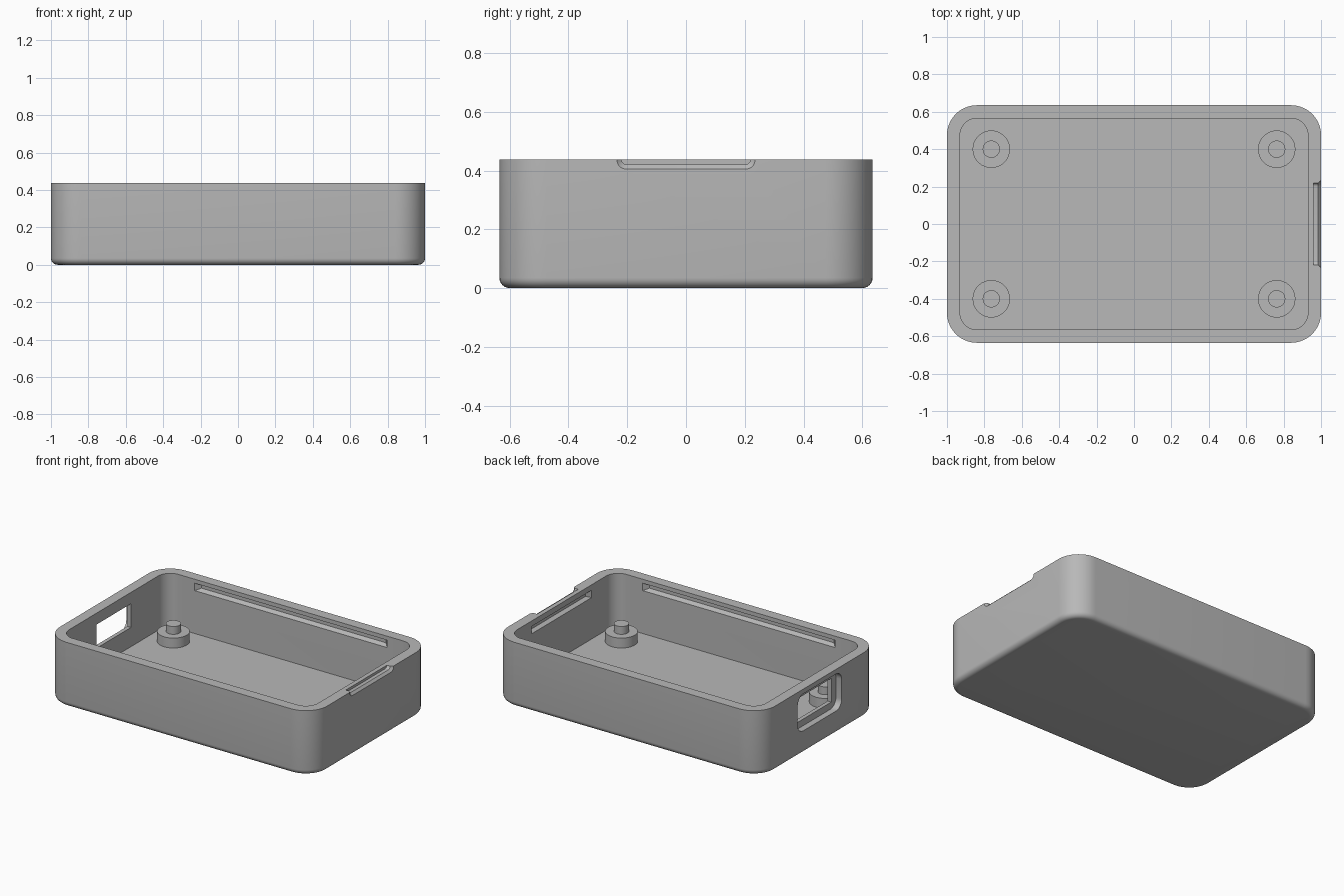
import bpy
import bmesh
from math import cos, sin, pi, radians
from mathutils import Matrix, Vector

if "Cube" in bpy.data.objects:
    bpy.data.objects.remove(bpy.data.objects["Cube"])

grey = bpy.data.materials.new("plain grey")
grey.use_nodes = True
grey.diffuse_color = (0.48, 0.48, 0.48, 1)
grey.node_tree.nodes["Principled BSDF"].inputs["Base Color"].default_value = grey.diffuse_color

# Loft directions: local z becomes world z, x or y
UP = Matrix.Identity(4)
ALONG_X = Matrix(((0, 0, 1, 0), (1, 0, 0, 0), (0, 1, 0, 0), (0, 0, 0, 1)))
ALONG_Y = Matrix(((0, 1, 0, 0), (0, 0, 1, 0), (1, 0, 0, 0), (0, 0, 0, 1)))


def outline(hx, hy, r, n):
    """Rounded rectangle with n points on each corner."""
    points = []
    for k, (sx, sy) in enumerate(((1, 1), (-1, 1), (-1, -1), (1, -1))):
        for i in range(n):
            a = (k + i / max(n - 1, 1)) * pi / 2
            points.append((sx * (hx - r) + r * cos(a), sy * (hy - r) + r * sin(a)))
    return points


def loft(name, sections, n=10, axes=UP, centre=(0, 0, 0)):
    """Join rounded rectangles (half x, half y, corner radius, height)."""
    bm = bmesh.new()
    rings = [[bm.verts.new((x, y, h)) for x, y in outline(hx, hy, r, n)]
             for hx, hy, r, h in sections]
    for low, high in zip(rings, rings[1:]):
        for i in range(len(low)):
            j = (i + 1) % len(low)
            bm.faces.new((low[i], low[j], high[j], high[i]))
    bm.faces.new(rings[0][::-1])
    bm.faces.new(rings[-1])
    bmesh.ops.remove_doubles(bm, verts=bm.verts, dist=1e-5)
    bmesh.ops.transform(bm, matrix=Matrix.Translation(Vector(centre)) @ axes, verts=bm.verts)
    bmesh.ops.recalc_face_normals(bm, faces=bm.faces)
    mesh = bpy.data.meshes.new(name)
    bm.to_mesh(mesh)
    bm.free()
    mesh.materials.append(grey)
    obj = bpy.data.objects.new(name, mesh)
    bpy.context.collection.objects.link(obj)
    return obj


def activate(obj):
    bpy.ops.object.select_all(action="DESELECT")
    obj.select_set(True)
    bpy.context.view_layer.objects.active = obj


def cut(target, cutter):
    """Subtract the cutter, then discard it."""
    activate(target)
    mod = target.modifiers.new("cut", "BOOLEAN")
    mod.operation = "DIFFERENCE"
    mod.solver = "EXACT"
    mod.object = cutter
    bpy.ops.object.modifier_apply(modifier=mod.name)
    bpy.data.objects.remove(cutter)


def smooth(obj):
    activate(obj)
    bpy.ops.object.shade_smooth_by_angle(angle=radians(30))


# Tray body with a rounded bottom edge
HX, HY, R, TOP, FILLET, WALL, FLOOR = 1.0, 0.635, 0.16, 0.437, 0.035, 0.07, 0.07
layers = []
for i in range(7):
    a = i / 6 * pi / 2
    inset = FILLET * (1 - sin(a))
    layers.append((HX - inset, HY - inset, R - inset, FILLET * (1 - cos(a))))
layers.append((HX, HY, R, TOP))
tray = loft("tray", layers, 12)

# Hollow inside
inner = (HX - WALL, HY - WALL, R - WALL)
cut(tray, loft("cavity_cutter", [(*inner, FLOOR), (*inner, TOP + 0.1)], 12))

# Snap grooves under the rim, on both long walls and the left wall
for side in (-1, 1):
    y = side * (HY - WALL)
    cut(tray, loft("groove_cutter", [(0.025, 0.72, 0, y - side * 0.02),
                                     (0.025, 0.72, 0, y),
                                     (0.012, 0.69, 0, y + side * 0.03)],
                   1, ALONG_Y, (0, 0, 0.385)))
x = HX - WALL
cut(tray, loft("groove_cutter", [(0.32, 0.025, 0, x - 0.02), (0.32, 0.025, 0, x),
                                 (0.29, 0.012, 0, x + 0.025)],
               1, ALONG_X, (0, 0, 0.375)))

# Pry notch in the left rim
cut(tray, loft("notch_cutter", [(0.22, 0.085, 0.02, 0.96), (0.22, 0.085, 0.02, 0.985),
                                (0.235, 0.1, 0.03, 1.0), (0.235, 0.1, 0.03, 1.05)],
               6, ALONG_X, (0, 0, 0.505)))

# Cable port in the right wall: rounded recess and square opening
cut(tray, loft("recess_cutter", [(0.235, 0.125, 0.06, -1.05), (0.235, 0.125, 0.06, -0.957)],
               8, ALONG_X, (0, 0, 0.28)))
cut(tray, loft("opening_cutter", [(0.185, 0.08, 0, -1.05), (0.185, 0.08, 0, -0.9)],
               1, ALONG_X, (0, 0, 0.28)))
smooth(tray)

# Stepped mounting posts
for side, sx in (("left", 1), ("right", -1)):
    for end, sy in (("front", -1), ("back", 1)):
        post = loft(f"{end}_{side}_post", [(0.1, 0.1, 0.1, FLOOR - 0.01), (0.1, 0.1, 0.1, 0.137),
                                           (0.046, 0.046, 0.046, 0.137),
                                           (0.046, 0.046, 0.046, 0.19)],
                    10, UP, (sx * 0.763, sy * 0.4, 0))
        smooth(post)
